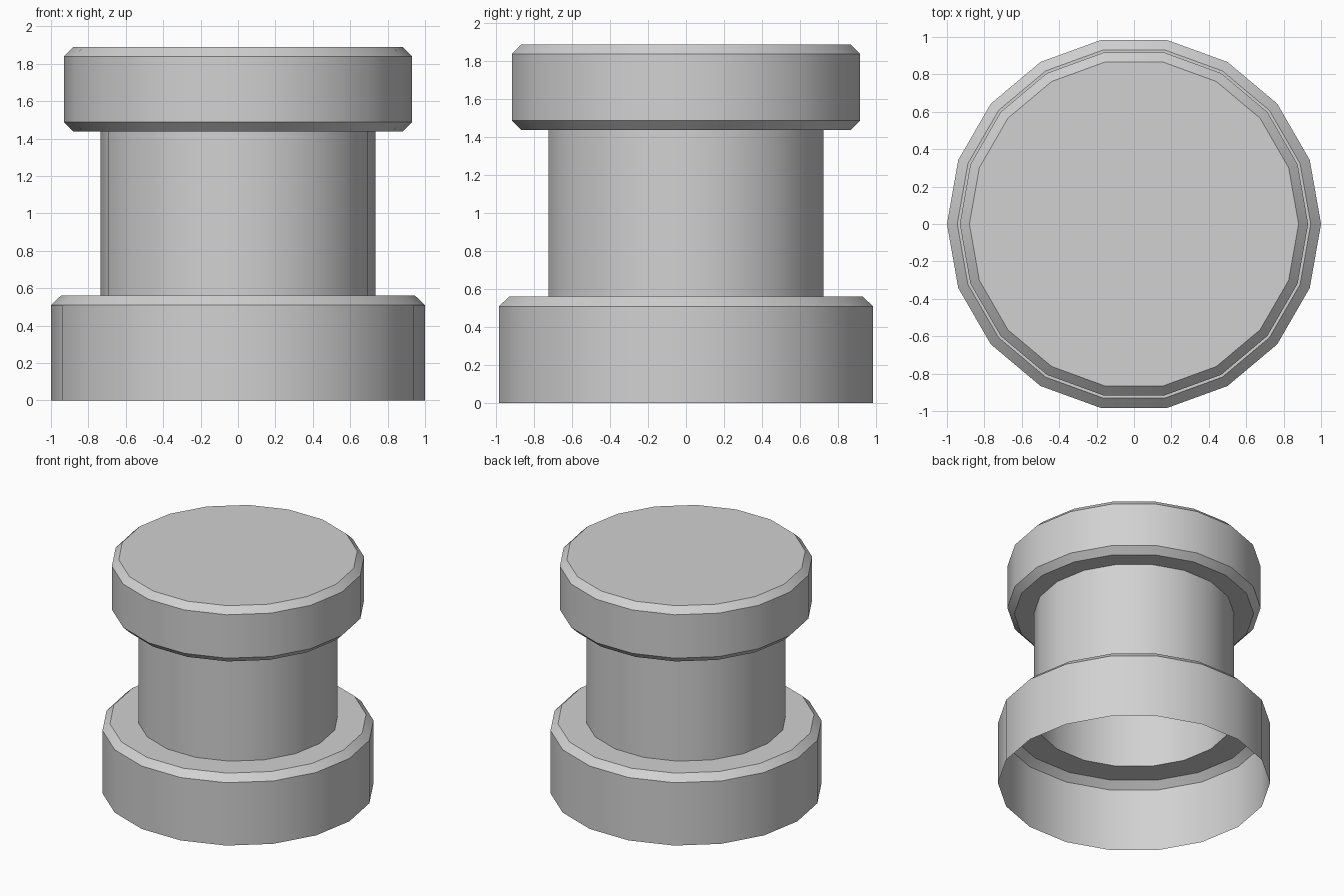
import bpy, bmesh, math

SIDES = 18
SHAFT_R = 0.736

cube = bpy.data.objects.get("Cube")
if cube:
    bpy.data.objects.remove(cube, do_unlink=True)

# Single plain grey
grey = bpy.data.materials.new("light_grey")
grey.use_nodes = True
colour = (0.64, 0.64, 0.64, 1)
grey.diffuse_color = colour
grey.node_tree.nodes["Principled BSDF"].inputs["Base Color"].default_value = colour


def lathe(name, profile, capped=False):
    """Turn a (radius, height) profile, listed bottom to top, into a thin shell."""
    bm = bmesh.new()
    rings = []
    for r, z in profile:
        angles = [2 * math.pi * i / SIDES for i in range(SIDES)]
        rings.append([bm.verts.new((r * math.cos(a), r * math.sin(a), z)) for a in angles])
    for low, high in zip(rings, rings[1:]):
        for i in range(SIDES):
            j = (i + 1) % SIDES
            bm.faces.new((low[i], low[j], high[j], high[i]))
    if capped:
        bm.faces.new(rings[-1])
    mesh = bpy.data.meshes.new(name)
    bm.to_mesh(mesh)
    bm.free()
    mesh.materials.append(grey)
    obj = bpy.data.objects.new(name, mesh)
    bpy.context.collection.objects.link(obj)
    bpy.ops.object.select_all(action='DESELECT')
    obj.select_set(True)
    bpy.context.view_layer.objects.active = obj
    bpy.ops.object.shade_smooth_by_angle(angle=math.radians(30))
    return obj


# Wide foot, open underneath, with a chamfered shoulder
lathe("base", [(1, 0), (1, 0.51), (0.945, 0.562), (SHAFT_R, 0.562)])

# Hollow neck
lathe("shaft", [(SHAFT_R, 0.562), (SHAFT_R, 1.438)])

# Chamfered head, closed on top
lathe("cap", [(SHAFT_R, 1.438), (0.88, 1.438), (0.931, 1.488),
              (0.931, 1.84), (0.88, 1.89)], capped=True)
